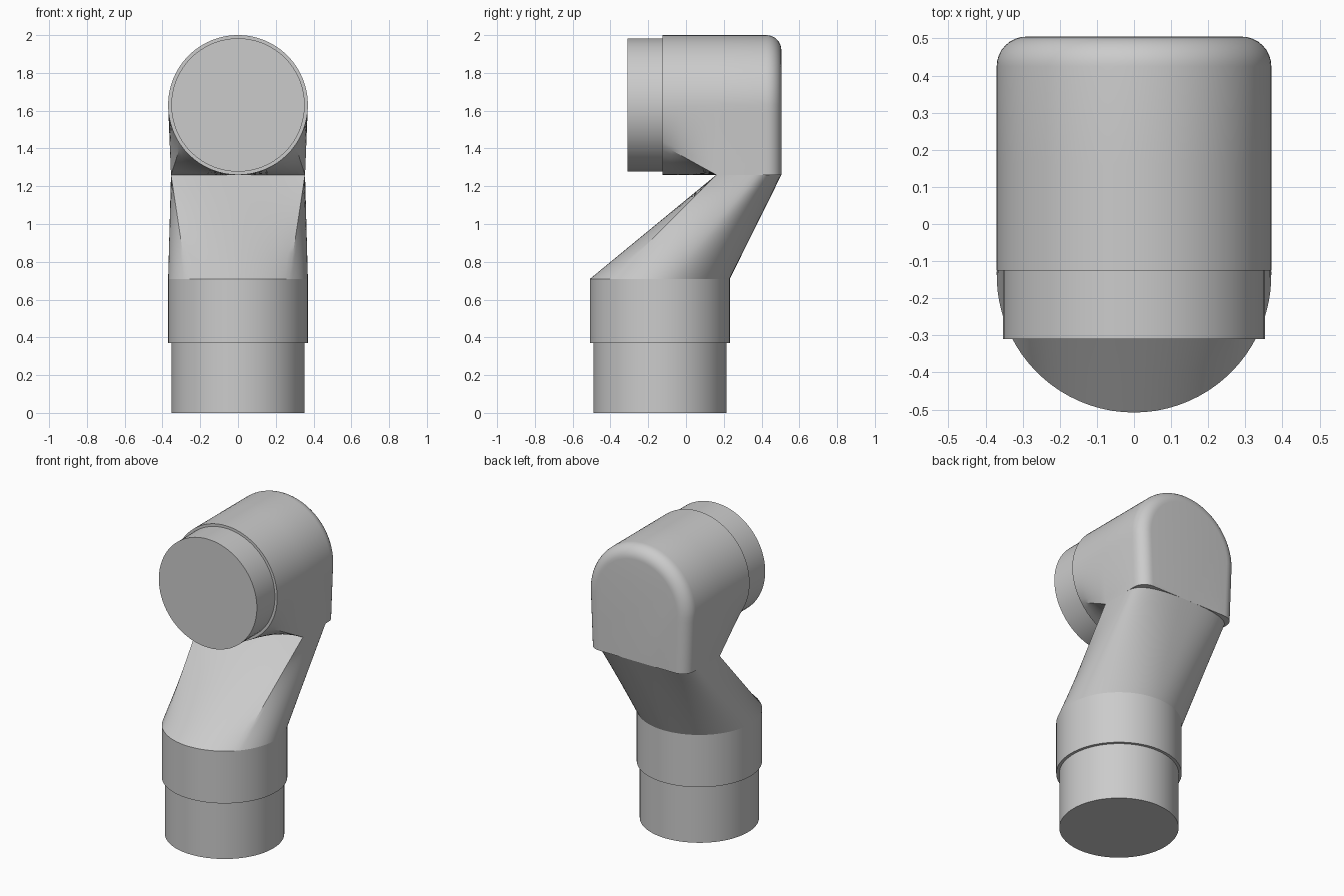
import bpy, bmesh
from math import sin, cos, pi, radians, sqrt

old = bpy.data.objects.get("Cube")
if old:
    bpy.data.objects.remove(old, do_unlink=True)

grey = bpy.data.materials.new("light grey")
grey.use_nodes = True
grey.diffuse_color = (0.6, 0.6, 0.6, 1)
grey.node_tree.nodes["Principled BSDF"].inputs["Base Color"].default_value = (0.6, 0.6, 0.6, 1)

R = 0.37          # housing radius
BASE_Y = -0.138   # centre of the lower joint
HEAD_Z = 1.63     # centre of the upper joint
SEAM_Z = 1.26     # underside of the upper housing
INNER_Y = 0.16    # inner corner of the elbow
BACK_Y = 0.505


def steps(a, b, n):
    """n values from a up to, but not including, b."""
    return [a + (b - a) * i / n for i in range(n)]


def mirrored(half):
    """Close a half outline, which runs from x = 0 to x = 0, across x."""
    return half + [(-p[0], p[1], p[2]) for p in half[-2:0:-1]]


def blend(a, b, t):
    return [tuple(u + (v - u) * t for u, v in zip(p, q)) for p, q in zip(a, b)]


def loft(name, rings):
    bm = bmesh.new()
    loops = [[bm.verts.new(p) for p in ring] for ring in rings]
    for a, b in zip(loops, loops[1:]):
        for i in range(len(a)):
            j = (i + 1) % len(a)
            bm.faces.new((a[i], a[j], b[j], b[i]))
    bm.faces.new(loops[0])
    bm.faces.new(loops[-1])
    bmesh.ops.recalc_face_normals(bm, faces=bm.faces)
    mesh = bpy.data.meshes.new(name)
    bm.to_mesh(mesh)
    bm.free()
    mesh.materials.append(grey)
    obj = bpy.data.objects.new(name, mesh)
    bpy.context.collection.objects.link(obj)
    bpy.ops.object.select_all(action="DESELECT")
    obj.select_set(True)
    bpy.context.view_layer.objects.active = obj
    bpy.ops.object.shade_smooth_by_angle(angle=radians(25))
    return obj


# Lower joint: round collar that flows up into the slanted arm
def level_circle(r, z):
    angles = steps(0, 47, 10) + steps(47, 95, 12) + steps(95, 180, 20) + [180]
    return mirrored([(r * sin(radians(a)), BASE_Y - r * cos(radians(a)), z) for a in angles])


loft("lower_joint", [level_circle(0.352, 0), level_circle(0.352, 0.38)])
loft("lower_collar", [level_circle(R, 0.37), level_circle(R, 0.71)])

# Arm top outline: flat front, straight sides, bowed back
W = 0.355
SIDE_Y = 0.36
arm_half = [(x, INNER_Y, SEAM_Z) for x in steps(0, W, 10)]
arm_half += [(W, y, SEAM_Z) for y in steps(INNER_Y, SIDE_Y, 12)]
for t in steps(0, pi / 2, 20):
    arm_half.append((W * cos(t) ** 0.75, SIDE_Y + (BACK_Y - SIDE_Y) * sin(t) ** 0.75, SEAM_Z))
arm_half.append((0, BACK_Y, SEAM_Z))
collar_top, arm_top = level_circle(R, 0.71), mirrored(arm_half)
loft("slanted_arm", [blend(collar_top, arm_top, i / 8) for i in range(9)])


# Upper joint: round at the front, arched with a flat bottom at the back
def upright_circle(r, y):
    angles = steps(0, 55, 10) + steps(55, 90, 10) + steps(90, 180, 24) + [180]
    return mirrored([(r * sin(radians(a)), y, HEAD_Z - r * cos(radians(a))) for a in angles])


def arch(y, inset=0):
    r, w = R - inset, W - inset
    half = [(x, y, SEAM_Z) for x in steps(0, w, 10)]
    half += [(w + (r - w) * t, y, SEAM_Z + (HEAD_Z - SEAM_Z) * t) for t in steps(0, 1, 10)]
    half += [(r * cos(t), y, HEAD_Z + r * sin(t)) for t in steps(0, pi / 2, 24)]
    return mirrored(half + [(0, y, HEAD_Z + r)])


ROUND = 0.08
front_ring, elbow_ring = upright_circle(R, -0.125), arch(INNER_Y)
head = [blend(front_ring, elbow_ring, i / 6) for i in range(7)]
for i in range(9):
    a = i / 8 * pi / 2
    head.append(arch(BACK_Y - ROUND + ROUND * sin(a), ROUND * (1 - cos(a))))
loft("upper_housing", head)
loft("upper_joint", [upright_circle(0.353, -0.31), upright_circle(0.353, -0.11)])
